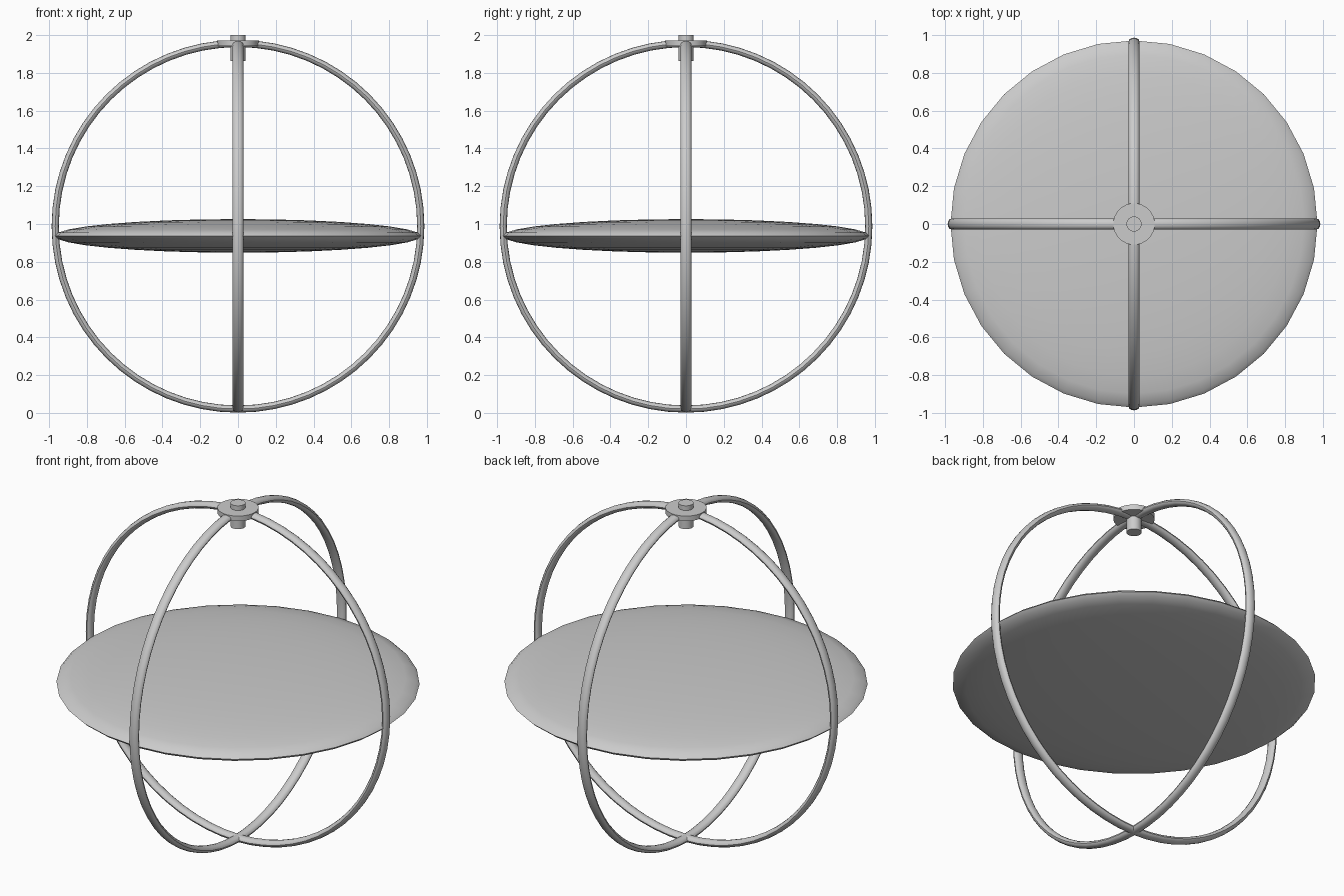
import bpy, math

if "Cube" in bpy.data.objects:
    bpy.data.objects.remove(bpy.data.objects["Cube"])


def finish(name, scale=(1, 1, 1)):
    ob = bpy.context.object
    ob.name = name
    ob.scale = scale
    bpy.ops.object.transform_apply(location=False, rotation=True, scale=True)
    bpy.ops.object.shade_smooth_by_angle(angle=math.radians(40))
    return ob


# Two crossed upright rings, with a tube wider than it is deep
for name, turn in (("ring_front", 0), ("ring_side", math.pi / 2)):
    bpy.ops.mesh.primitive_torus_add(
        major_segments=64, minor_segments=12, major_radius=0.968,
        minor_radius=0.019, location=(0, 0, 0.988),
        rotation=(math.pi / 2, 0, turn))
    finish(name, (1, 1, 1.5))

# Flattened lens-shaped platform across the middle
bpy.ops.mesh.primitive_uv_sphere_add(
    segments=32, ring_count=16, radius=1, location=(0, 0, 0.937))
finish("platform", (0.972, 0.972, 0.089))


# Hub at the top: round flange with a pin through it
def cylinder(name, radius, bottom, top):
    bpy.ops.mesh.primitive_cylinder_add(
        vertices=32, radius=radius, depth=top - bottom,
        location=(0, 0, (top + bottom) / 2))
    finish(name)


cylinder("hub_flange", 0.11, 1.942, 1.972)
cylinder("hub_pin", 0.04, 1.862, 2.0)
